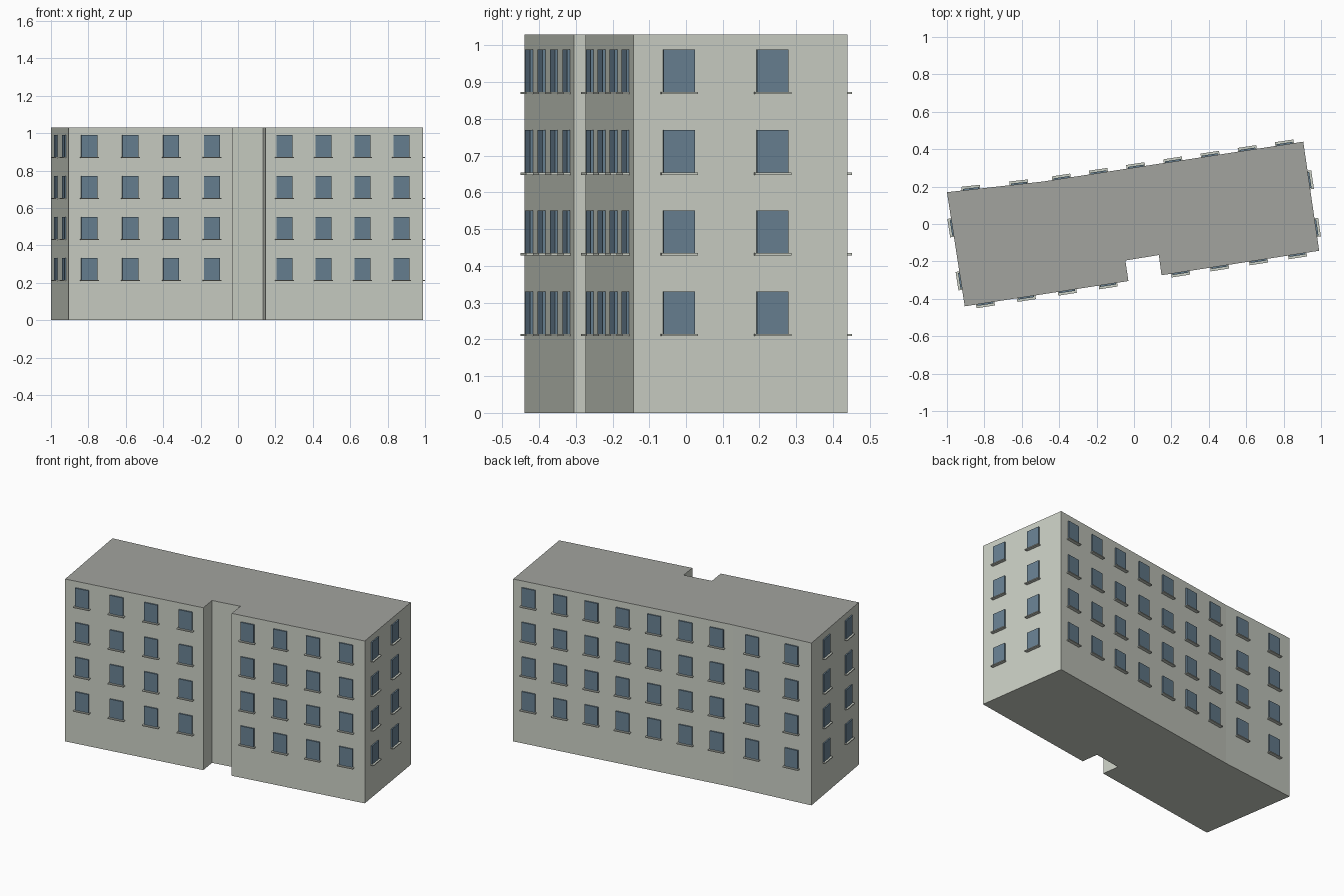
import bpy, bmesh, math
from mathutils import Vector, Matrix

if "Cube" in bpy.data.objects:
    bpy.data.objects.remove(bpy.data.objects["Cube"])

HEIGHT = 1.03
# Footprint, counter-clockwise seen from above
FOOT = [(-0.905, -0.44), (-0.03, -0.305), (-0.046, -0.195), (0.133, -0.166),
        (0.147, -0.274), (0.99, -0.143), (0.905, 0.44), (-0.487, 0.227),
        (-1.0, 0.17)]
# Window positions along each wall (wall index -> fractions from its start)
WINDOWS = {
    0: [(i + 0.5) / 4 for i in range(4)],
    4: [0.12, 0.367, 0.614, 0.861],
    5: [0.212, 0.648],
    6: [(i + 0.5) / 7 for i in range(7)],
    7: [0.25, 0.75],
    8: [0.31, 0.775],
}
ROWS = [0.273 + 0.2195 * i for i in range(4)]
WIN_W, WIN_H = 0.086, 0.116


def material(name, color):
    m = bpy.data.materials.new(name)
    m.diffuse_color = (*color, 1)
    m.use_nodes = True
    m.node_tree.nodes["Principled BSDF"].inputs["Base Color"].default_value = m.diffuse_color
    return m


def finish(name, bm, mats):
    bmesh.ops.recalc_face_normals(bm, faces=bm.faces)
    mesh = bpy.data.meshes.new(name)
    bm.to_mesh(mesh)
    bm.free()
    for m in mats:
        mesh.materials.append(m)
    ob = bpy.data.objects.new(name, mesh)
    bpy.context.collection.objects.link(ob)
    return ob


def wall_box(bm, a, b, t, z, width, depth, height):
    """Box standing out from wall a-b at fraction t, centred on height z."""
    along = (b - a).normalized()
    out = Vector((along.y, -along.x))
    inset = 0.004
    c = a.lerp(b, t) + out * (depth - inset) / 2
    mat = (Matrix.Translation((c.x, c.y, z))
           @ Matrix.Rotation(math.atan2(along.y, along.x), 4, 'Z')
           @ Matrix.Diagonal((width, depth + inset, height, 1)))
    bmesh.ops.create_cube(bm, size=1, matrix=mat)


wall_mat = material("wall_plaster", (0.60, 0.63, 0.56))
roof_mat = material("roof_grey", (0.36, 0.37, 0.345))
glass_mat = material("window_glass", (0.14, 0.22, 0.29))

# Building body with dark flat roof
bm = bmesh.new()
base = bm.faces.new([bm.verts.new((x, y, 0)) for x, y in FOOT])
ext = bmesh.ops.extrude_face_region(bm, geom=[base], use_keep_orig=True)
top = [g for g in ext["geom"] if isinstance(g, bmesh.types.BMVert)]
bmesh.ops.translate(bm, verts=top, vec=(0, 0, HEIGHT))
for f in bm.faces:
    if all(v.co.z > HEIGHT / 2 for v in f.verts):
        f.material_index = 1
finish("building_body", bm, [wall_mat, roof_mat])

# Windows and the sills below them
panes, sills = bmesh.new(), bmesh.new()
for wall, spots in WINDOWS.items():
    a = Vector(FOOT[wall])
    b = Vector(FOOT[(wall + 1) % len(FOOT)])
    for t in spots:
        for z in ROWS:
            wall_box(panes, a, b, t, z, WIN_W, 0.008, WIN_H)
            wall_box(sills, a, b, t, z - WIN_H / 2 - 0.003, 0.1, 0.02, 0.006)
finish("windows", panes, [glass_mat])
finish("window_sills", sills, [wall_mat])
